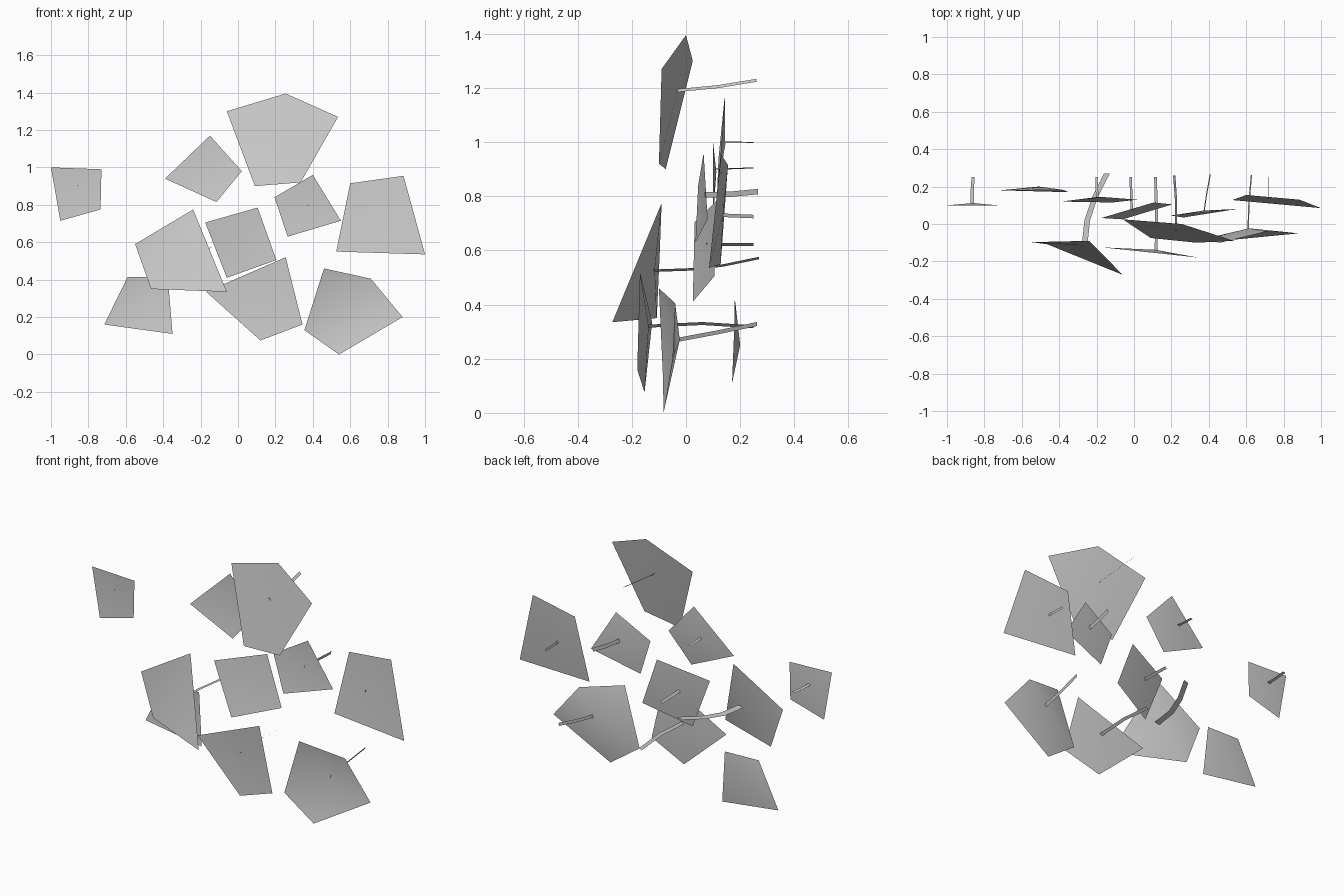
import bpy


def make_mesh(name, verts, faces):
    me = bpy.data.meshes.new(name)
    me.from_pydata(verts, [], faces)
    me.update()
    ob = bpy.data.objects.new(name, me)
    bpy.context.collection.objects.link(ob)
    for p in me.polygons:
        p.use_smooth = True
    return ob


def panel(name, centre, *rim):
    """Thin shard: outline (clockwise from the front) fanned to a slightly domed centre."""
    n = len(rim)
    faces = [((i + 1) % n, i, n) for i in range(n)]
    for_front = [tuple(reversed(f)) for f in faces]
    return make_mesh(name, list(rim) + [centre], for_front)


def peg(name, width, *path):
    """Flat ribbon along a path; width is its (x, z) cross direction."""
    dx, dz = width[0] / 2, width[1] / 2
    verts = []
    for x, y, z in path:
        verts += [(x - dx, y, z - dz), (x + dx, y, z + dz)]
    faces = [(2 * i, 2 * i + 1, 2 * i + 3, 2 * i + 2) for i in range(len(path) - 1)]
    return make_mesh(name, verts, faces)


# small far left shard
panel("far_left_panel", (-.86, .112, .89),
      (-1, .10, 1), (-.73, .10, .99), (-.735, .10, .775), (-.95, .10, .715))
peg("far_left_peg", (.017, .004), (-.865, .105, .9), (-.865, .18, .902), (-.86, .25, .905))

# upper diamond
panel("upper_diamond_panel", (-.19, .145, .99),
      (-.15, .143, 1.17), (.02, .13, .98), (-.115, .115, .815), (-.39, .12, .94))
peg("upper_diamond_peg", (.014, .003), (-.195, .14, 1), (-.2, .2, 1), (-.2, .25, .998))

# large top shard
panel("top_panel", (.22, -.03, 1.19),
      (.255, 0, 1.395), (.535, -.09, 1.27), (.335, -.1, .92),
      (.09, -.075, .90), (-.06, .025, 1.30))
peg("top_peg", (.012, -.011), (.225, -.035, 1.19), (.225, .12, 1.205), (.215, .26, 1.228))

# small right diamond
panel("right_diamond_panel", (.375, .072, .80),
      (.40, .065, .96), (.55, .08, .715), (.265, .035, .63), (.195, .045, .84))
peg("right_diamond_peg", (.006, .02), (.375, .07, .805), (.39, .17, .808), (.408, .265, .817))

# large right shard
panel("right_panel", (.72, .137, .73),
      (.60, .155, .915), (.885, .13, .955), (1, .085, .535), (.525, .128, .55))
peg("right_peg", (.004, .013), (.72, .13, .73), (.72, .25, .725))

# centre square
panel("centre_panel", (0, .08, .61),
      (.105, .115, .785), (.205, .105, .505), (-.06, .025, .41), (-.175, .032, .705))
peg("centre_peg", (.013, .01), (-.012, .075, .622), (-.018, .25, .622))

# left shard with a bent corner
panel("left_panel", (-.275, -.115, .53),
      (-.24, -.09, .775), (-.06, -.272, .335), (-.465, -.108, .35), (-.55, -.097, .59))
peg("left_peg", (.03, .009), (-.265, -.12, .525), (-.25, .02, .53),
    (-.21, .14, .545), (-.145, .27, .572))

# lower left shard
panel("lower_left_panel", (-.51, .2, .25),
      (-.59, .18, .415), (-.375, .182, .41), (-.35, .17, .11), (-.715, .18, .16))

# lower middle shard
panel("lower_middle_panel", (.115, -.138, .32),
      (.255, -.17, .52), (.345, -.18, .16), (.12, -.153, .075), (-.17, -.125, .335))
peg("lower_middle_peg", (.015, .011), (.118, -.145, .32), (.12, .06, .33), (.115, .25, .318))

# lower right shard
panel("lower_right_panel", (.615, -.023, .27),
      (.46, -.10, .46), (.71, -.04, .405), (.88, -.05, .20),
      (.54, -.083, 0), (.355, -.085, .13))
peg("lower_right_peg", (.007, .015), (.61, -.03, .27), (.615, .12, .298), (.628, .262, .328))
